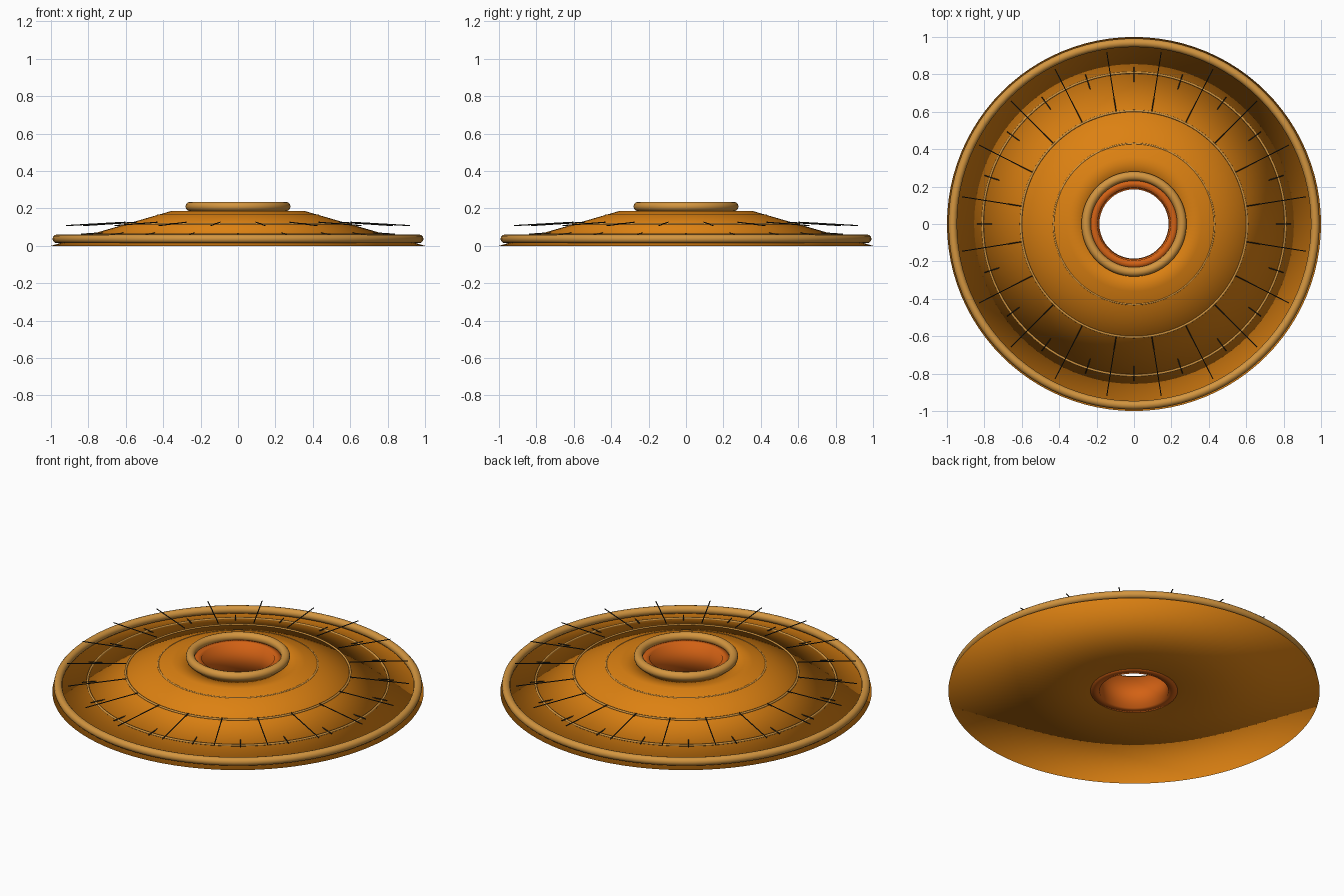
import bpy
import bmesh
import math
from mathutils import Matrix, Vector

cube = bpy.data.objects.get("Cube")
if cube:
    bpy.data.objects.remove(cube, do_unlink=True)


def material(name, colour):
    mat = bpy.data.materials.new(name)
    mat.use_nodes = True
    mat.diffuse_color = (*colour, 1)
    mat.node_tree.nodes["Principled BSDF"].inputs["Base Color"].default_value = (*colour, 1)
    return mat


orange = material("orange", (0.72, 0.22, 0.006))
gold = material("gold", (0.65, 0.3, 0.05))
rust = material("rust", (0.65, 0.12, 0.007))
dark = material("dark_wire", (0.02, 0.02, 0.015))


def finish(name, bm, mat, smooth=True):
    bmesh.ops.recalc_face_normals(bm, faces=bm.faces)
    mesh = bpy.data.meshes.new(name)
    bm.to_mesh(mesh)
    bm.free()
    mesh.materials.append(mat)
    for face in mesh.polygons:
        face.use_smooth = smooth
    obj = bpy.data.objects.new(name, mesh)
    bpy.context.collection.objects.link(obj)
    return obj


def lathe(name, profile, mat, steps=96):
    """Revolve a closed (radius, height) profile around z."""
    bm = bmesh.new()
    rings = []
    for i in range(steps):
        a = math.tau * i / steps
        rings.append([bm.verts.new((r * math.cos(a), r * math.sin(a), z)) for r, z in profile])
    n = len(profile)
    for i in range(steps):
        here, there = rings[i], rings[(i + 1) % steps]
        for j in range(n):
            k = (j + 1) % n
            bm.faces.new((here[j], there[j], there[k], here[k]))
    return finish(name, bm, mat)


def ring(name, radius, thickness, z, sides=12):
    section = [(radius + thickness * math.cos(math.tau * i / sides),
                z + thickness * math.sin(math.tau * i / sides)) for i in range(sides)]
    return lathe(name, section, gold)


def spikes(name, count, offset, inner, outer):
    """Thin rods from inner to outer (radius, height), repeated around z."""
    bm = bmesh.new()
    start, end = Vector((inner[0], 0, inner[1])), Vector((outer[0], 0, outer[1]))
    axis = end - start
    lay = Matrix.Translation((start + end) / 2) @ axis.to_track_quat("Z", "Y").to_matrix().to_4x4()
    for i in range(count):
        turn = Matrix.Rotation(math.tau * (i + offset) / count, 4, "Z")
        bmesh.ops.create_cone(bm, cap_ends=True, segments=6, radius1=0.003, radius2=0.003,
                              depth=axis.length, matrix=turn @ lay)
    return finish(name, bm, dark, smooth=False)


# Conical disc with a flat underside and a flat crown
disc = lathe("disc_body", [(0.235, 0), (1, 0), (0.36, 0.185), (0.235, 0.185)], orange)
weighted = disc.modifiers.new("soft_shading", "WEIGHTED_NORMAL")
weighted.mode = "FACE_AREA"

# Bore liner
lathe("bore_liner", [(0.185, 0), (0.235, 0), (0.235, 0.2), (0.195, 0.2)], rust)

# Rounded rim, collar and thin decorative bands
ring("outer_rim", 0.969, 0.023, 0.037)
ring("collar", 0.256, 0.025, 0.21)
ring("outer_band", 0.81, 0.006, 0.059)
ring("middle_band", 0.605, 0.006, 0.116)
ring("inner_band", 0.43, 0.005, 0.162)

# Two rows of radial wires
spikes("upper_wires", 20, 0.5, (0.61, 0.126), (0.93, 0.108))
spikes("lower_wires", 20, 0, (0.6, 0.078), (0.84, 0.062))
